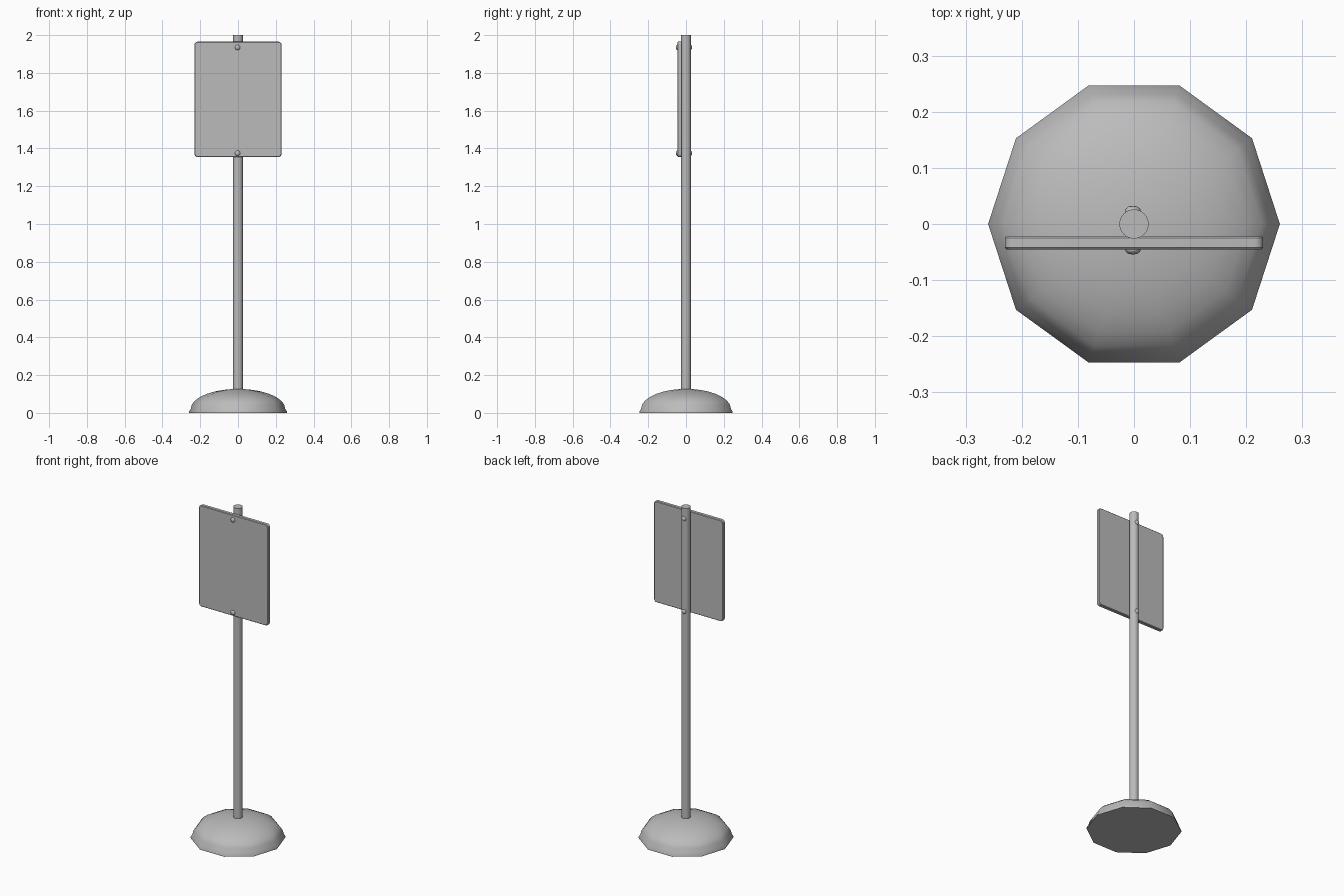
import bpy, bmesh, math
from mathutils import Matrix

cube = bpy.data.objects.get("Cube")
if cube:
    bpy.data.objects.remove(cube, do_unlink=True)

grey = bpy.data.materials.new("plain_grey")
grey.use_nodes = True
COLOUR = (0.5, 0.5, 0.5, 1)
grey.diffuse_color = COLOUR
grey.node_tree.nodes["Principled BSDF"].inputs["Base Color"].default_value = COLOUR


def add_object(name, bm, angle=40):
    bmesh.ops.recalc_face_normals(bm, faces=bm.faces)
    mesh = bpy.data.meshes.new(name)
    bm.to_mesh(mesh)
    bm.free()
    mesh.materials.append(grey)
    obj = bpy.data.objects.new(name, mesh)
    bpy.context.collection.objects.link(obj)
    bpy.ops.object.select_all(action='DESELECT')
    obj.select_set(True)
    bpy.context.view_layer.objects.active = obj
    bpy.ops.object.shade_smooth_by_angle(angle=math.radians(angle))
    return obj


def lathe(profile, sides):
    """Closed solid turned around z from (radius, height) pairs."""
    bm = bmesh.new()
    rings = []
    for r, z in profile:
        rings.append([bm.verts.new((r * math.cos(a), r * math.sin(a), z))
                      for a in (math.tau * i / sides for i in range(sides))])
    for low, high in zip(rings, rings[1:]):
        for i in range(sides):
            j = (i + 1) % sides
            bm.faces.new((low[i], low[j], high[j], high[i]))
    bm.faces.new(rings[0])
    bm.faces.new(rings[-1])
    return bm


# Domed ten-sided foot with a thin rim
dome = [(0.26, 0), (0.26, 0.006), (0.25, 0.022)]
for step in range(1, 8):
    a = math.radians(step * 12)
    dome.append((0.25 * math.cos(a), 0.022 + 0.105 * math.sin(a)))
add_object("base", lathe(dome, 10), 50)

# Upright pole
add_object("pole", lathe([(0.026, 0.1), (0.026, 2.0)], 32))

# Sign plate with rounded corners and softened edges
bm = bmesh.new()
bmesh.ops.create_cube(bm, size=1, matrix=Matrix.Translation((0, -0.0335, 1.66))
                      @ Matrix.Diagonal((0.46, 0.023, 0.61, 1)))
corners = [e for e in bm.edges
           if abs(e.verts[0].co.y - e.verts[1].co.y) > 0.01]
bmesh.ops.bevel(bm, geom=corners, offset=0.015, segments=4, profile=0.5,
                affect='EDGES')
outline = [e for e in bm.edges
           if abs(e.verts[0].co.y - e.verts[1].co.y) < 0.001]
bmesh.ops.bevel(bm, geom=outline, offset=0.003, segments=1, affect='EDGES')
add_object("sign_plate", bm, 30)

# Round-headed bolts, front and back, at both ends of the plate
cap = [(0.014, -0.01), (0.014, 0.002), (0.012, 0.005), (0.008, 0.008), (0.003, 0.009)]
for level, z in (("lower", 1.375), ("upper", 1.935)):
    for side, y, turn in (("front", -0.045, 90), ("back", 0.023, -90)):
        bolt = add_object(f"{level}_{side}_bolt", lathe(cap, 16), 50)
        bolt.location = (-0.002, y, z)
        bolt.rotation_euler.x = math.radians(turn)
